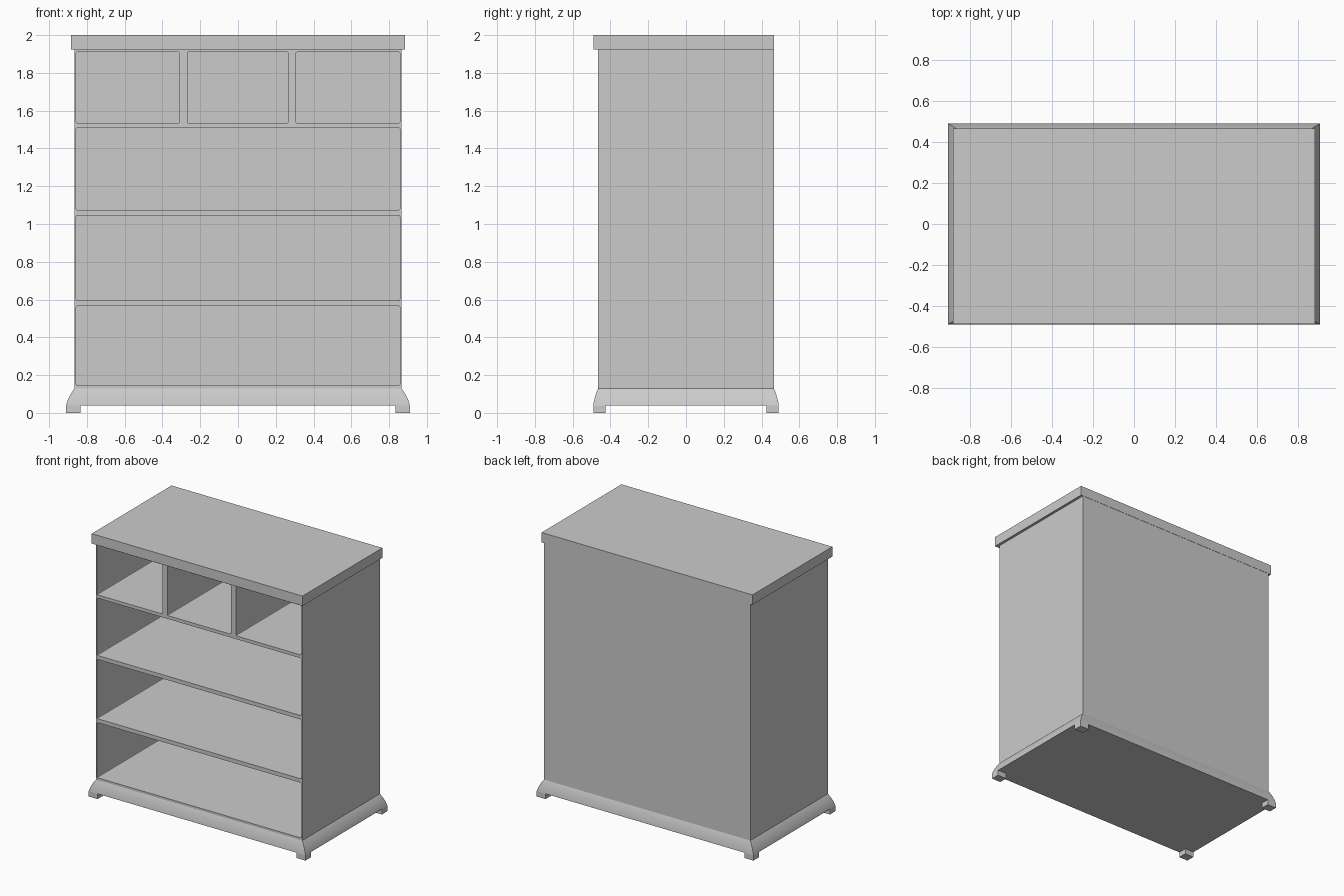
import bpy, bmesh
from mathutils import Matrix, Vector

cube = bpy.data.objects.get("Cube")
if cube:
    bpy.data.objects.remove(cube, do_unlink=True)

GREY = (0.6, 0.6, 0.6, 1)
grey = bpy.data.materials.new("grey")
grey.diffuse_color = GREY
grey.use_nodes = True
grey.node_tree.nodes["Principled BSDF"].inputs["Base Color"].default_value = GREY


def add_object(name, bm):
    bmesh.ops.recalc_face_normals(bm, faces=bm.faces)
    mesh = bpy.data.meshes.new(name)
    bm.to_mesh(mesh)
    bm.free()
    mesh.materials.append(grey)
    obj = bpy.data.objects.new(name, mesh)
    bpy.context.collection.objects.link(obj)
    return obj


def add_box(bm, lo, hi):
    lo, hi = Vector(lo), Vector(hi)
    matrix = Matrix.Translation((lo + hi) / 2) @ Matrix.Diagonal((*(hi - lo), 1))
    return bmesh.ops.create_cube(bm, size=1, matrix=matrix)["verts"]


def box(name, lo, hi):
    bm = bmesh.new()
    add_box(bm, lo, hi)
    return add_object(name, bm)


# Carcass, later hollowed out from the front
carcass = box("carcass", (-0.865, -0.465, 0.13), (0.865, 0.465, 1.925))

# Drawer openings: three small ones above three wide ones
openings = [(x0, x1, 1.535, 1.91)
            for x0, x1 in ((-0.857, -0.31), (-0.268, 0.265), (0.307, 0.857))]
openings += [(-0.857, 0.857, z0, z1)
             for z0, z1 in ((1.075, 1.51), (0.595, 1.045), (0.147, 0.565))]
bm = bmesh.new()
for x0, x1, z0, z1 in openings:
    add_box(bm, (x0, -0.6, z0), (x1, 0.445, z1))
depth_edges = [e for e in bm.edges
               if abs(e.verts[0].co.y - e.verts[1].co.y) > 0.5]
bmesh.ops.bevel(bm, geom=depth_edges, offset=0.006, segments=2,
                affect='EDGES', profile=0.5)
cutter = add_object("opening_cutter", bm)
cutter.hide_render = True
cut = carcass.modifiers.new("openings", 'BOOLEAN')
cut.operation = 'DIFFERENCE'
cut.solver = 'EXACT'
cut.object = cutter
bpy.context.view_layer.objects.active = carcass
bpy.ops.object.modifier_apply(modifier="openings")
bpy.data.objects.remove(cutter, do_unlink=True)

# Top board, flush at the back and overhanging elsewhere
box("top_board", (-0.885, -0.49, 1.925), (0.885, 0.467, 2.0))

# Flared plinth lofted through rectangles: (height, share of the flare)
bm = bmesh.new()
rings = []
for z, t in ((0.13, 0), (0.112, 0.3), (0.095, 0.52), (0.075, 0.74),
             (0.057, 0.9), (0.04, 1)):
    x, y = 0.865 + 0.045 * t, 0.465 + 0.026 * t
    rings.append([bm.verts.new((sx * x, sy * y, z))
                  for sx, sy in ((-1, -1), (1, -1), (1, 1), (-1, 1))])
for upper, lower in zip(rings, rings[1:]):
    for i in range(4):
        j = (i + 1) % 4
        bm.faces.new((upper[i], upper[j], lower[j], lower[i]))
bm.faces.new(rings[0])
bm.faces.new(rings[-1])
plinth = add_object("plinth", bm)
bpy.ops.object.select_all(action='DESELECT')
plinth.select_set(True)
bpy.context.view_layer.objects.active = plinth
bpy.ops.object.shade_smooth_by_angle()

# Four corner feet
for sx, side in ((-1, "right"), (1, "left")):
    for sy, end in ((-1, "front"), (1, "back")):
        xs = sorted((sx * 0.835, sx * 0.91))
        ys = sorted((sy * 0.425, sy * 0.491))
        box(f"{end}_{side}_foot", (xs[0], ys[0], 0), (xs[1], ys[1], 0.04))
